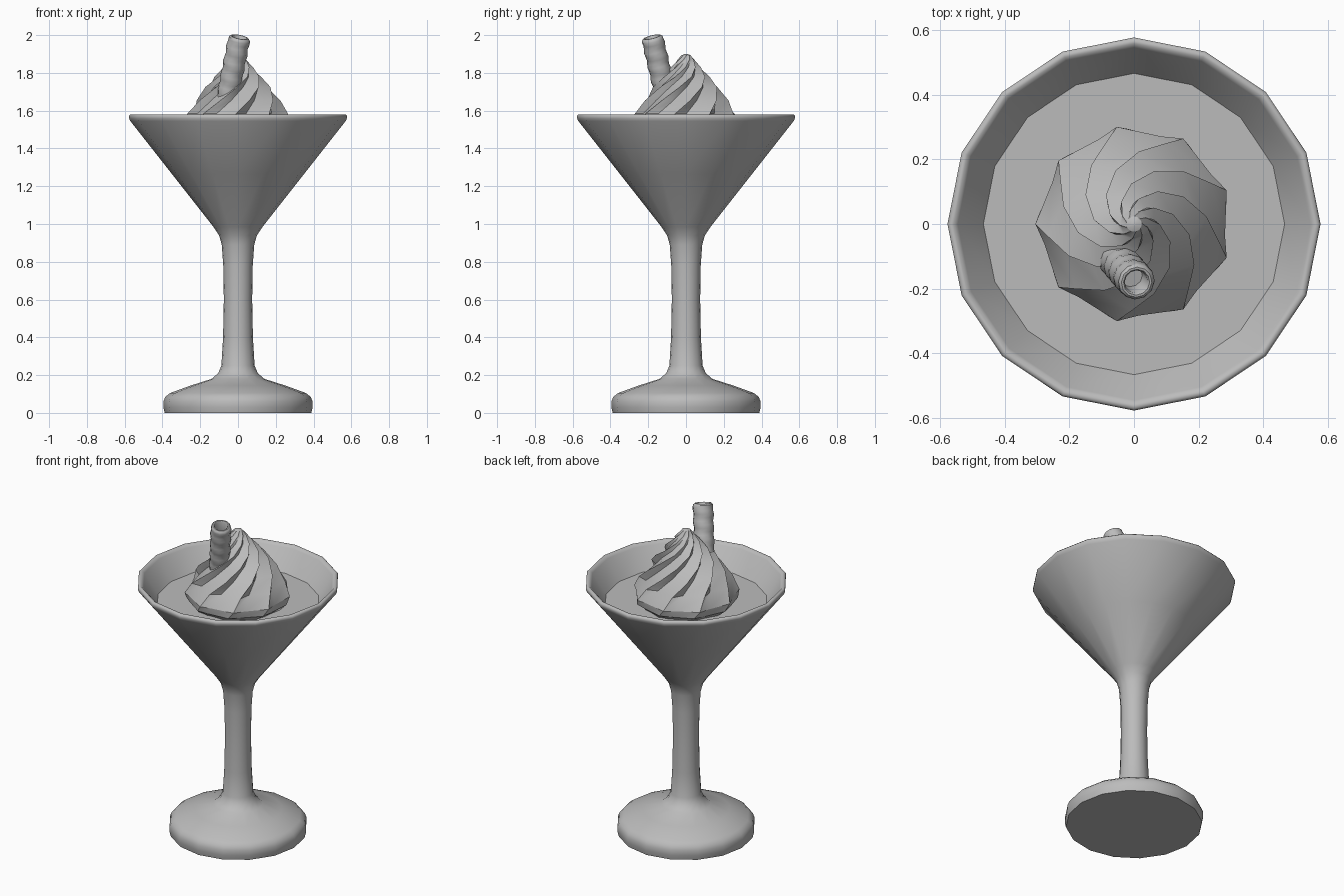
import bpy, bmesh, math
from mathutils import Vector

if "Cube" in bpy.data.objects:
    bpy.data.objects.remove(bpy.data.objects["Cube"])

grey = bpy.data.materials.new("plain grey")
grey.diffuse_color = (0.5, 0.5, 0.5, 1)
grey.use_nodes = True
grey.node_tree.nodes["Principled BSDF"].inputs["Base Color"].default_value = grey.diffuse_color


def make(name, rings, angle, cap_start=True, cap_end=True):
    """Bridge a list of equal-length point rings into one object."""
    bm = bmesh.new()
    loops = [[bm.verts.new(p) for p in ring] for ring in rings]
    n = len(loops[0])
    for a, b in zip(loops, loops[1:]):
        for i in range(n):
            j = (i + 1) % n
            bm.faces.new((a[i], a[j], b[j], b[i]))
    if cap_start:
        bm.faces.new(loops[0][::-1])
    if cap_end:
        bm.faces.new(loops[-1])
    bmesh.ops.recalc_face_normals(bm, faces=bm.faces)
    mesh = bpy.data.meshes.new(name)
    bm.to_mesh(mesh)
    bm.free()
    mesh.materials.append(grey)
    obj = bpy.data.objects.new(name, mesh)
    bpy.context.collection.objects.link(obj)
    bpy.ops.object.select_all(action='DESELECT')
    obj.select_set(True)
    bpy.context.view_layer.objects.active = obj
    bpy.ops.object.shade_smooth_by_angle(angle=math.radians(angle))
    return obj


def circle(r, z, n=16):
    return [(r * math.cos(math.tau * i / n), r * math.sin(math.tau * i / n), z)
            for i in range(n)]


# Glass: foot, stem, bowl, rim and inner wall in one lathe profile
profile = [(.388, 0), (.395, .03), (.395, .06), (.385, .085), (.36, .105),
           (.25, .145), (.14, .18), (.105, .21), (.088, .25), (.079, .4),
           (.075, .6), (.078, .78), (.086, .89), (.1, .94), (.13, .985),
           (.35, 1.265), (.57, 1.545), (.577, 1.56), (.577, 1.572),
           (.57, 1.58), (.558, 1.58), (.545, 1.565), (.465, 1.44), (.11, 1.0)]
make("glass", [circle(r, z) for r, z in profile], 50)

# Drink surface
make("drink", [circle(.465, 1.44), circle(.466, 1.442)], 30)

# Whipped cream: saw-toothed flutes that twist as they rise
# (radius, height, twist in degrees, groove depth factor)
levels = [(.25, 1.43, -8, .97), (.295, 1.47, 0, .96), (.305, 1.51, 6, .93),
          (.27, 1.585, 14, .85), (.225, 1.655, 32, .8), (.175, 1.725, 55, .78),
          (.125, 1.78, 80, .76), (.08, 1.83, 105, .78), (.045, 1.87, 130, .85),
          (.025, 1.893, 150, .95), (.008, 1.9, 160, 1)]
FLUTES = 9
rings = []
for r, z, twist, groove in levels:
    ring = []
    for k in range(FLUTES):
        for offset, f in ((0, 1), (.32, groove)):
            a = math.radians(twist - 26) + math.tau * (k + offset) / FLUTES
            ring.append((r * f * math.cos(a), r * f * math.sin(a), z))
    rings.append(ring)
make("whipped_cream", rings, 28)

# Rolled wafer: hollow tilted tube with a shallow spiral seam
top, low = Vector((.008, -.18, 1.99)), Vector((-.08, -.075, 1.55))
axis = (top - low).normalized()
u = axis.cross(Vector((0, 1, 0))).normalized()
v = axis.cross(u)
SIDES, STEPS = 12, 22


def tube_ring(t, r, bump):
    ring = []
    for i in range(SIDES):
        a = math.tau * i / SIDES
        rr = r + bump * math.sin(a + t * 38)
        ring.append(low.lerp(top, t) + rr * (u * math.cos(a) + v * math.sin(a)))
    return ring


rings = [tube_ring(.96 * s / STEPS, .058, .003) for s in range(STEPS + 1)]
rings += [tube_ring(t, r, 0) for t, r in
          ((.985, .056), (1, .048), (1, .041), (.985, .036), (.8, .036))]
make("rolled_wafer", rings, 40)
